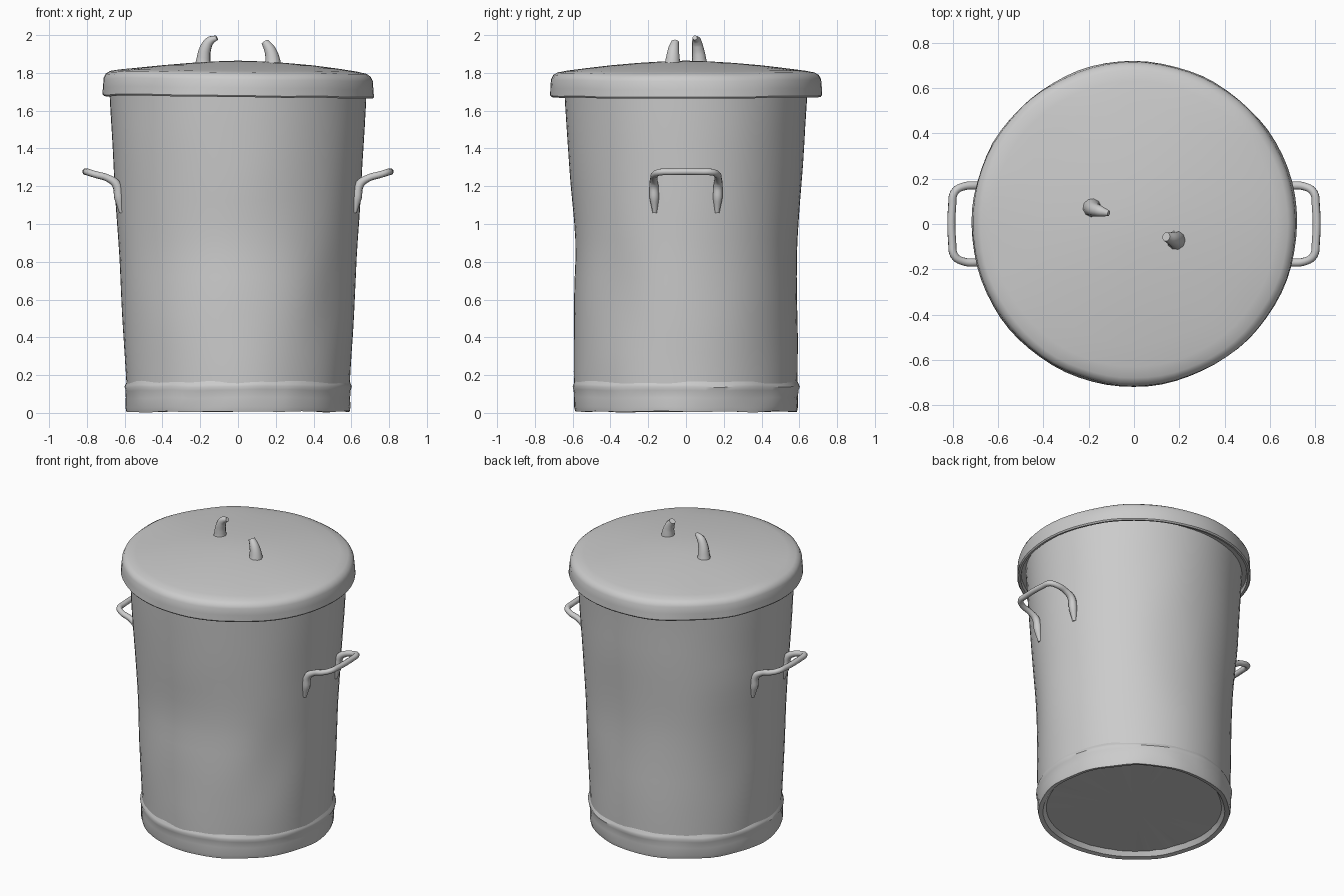
import bpy, bmesh, math, random
from mathutils import Vector, noise

random.seed(4)
cube = bpy.data.objects.get("Cube")
if cube:
    bpy.data.objects.remove(cube, do_unlink=True)

steel = bpy.data.materials.new("galvanised grey")
steel.use_nodes = True
GREY = (0.6, 0.6, 0.6, 1)
steel.diffuse_color = GREY
steel.node_tree.nodes["Principled BSDF"].inputs["Base Color"].default_value = GREY


def finish(obj, angle=40):
    obj.data.materials.append(steel)
    bpy.ops.object.select_all(action='DESELECT')
    bpy.context.view_layer.objects.active = obj
    obj.select_set(True)
    bpy.ops.object.shade_smooth_by_angle(angle=math.radians(angle))


def lathe(name, profile, warp, sides=72):
    """Spin (radius, z) points round z, then bend every point with warp."""
    bm = bmesh.new()
    rings = []
    for r, z in profile:
        if r == 0:
            rings.append([bm.verts.new(warp(Vector((0, 0, z))))])
            continue
        ring = []
        for i in range(sides):
            a = math.tau * i / sides
            ring.append(bm.verts.new(warp(Vector((r * math.cos(a), r * math.sin(a), z)))))
        rings.append(ring)
    for low, high in zip(rings, rings[1:]):
        for i in range(sides):
            j = (i + 1) % sides
            loop = [low[i % len(low)], low[j % len(low)], high[j % len(high)], high[i % len(high)]]
            bm.faces.new(list(dict.fromkeys(loop)))
    bmesh.ops.recalc_face_normals(bm, faces=bm.faces)
    mesh = bpy.data.meshes.new(name)
    bm.to_mesh(mesh)
    bm.free()
    obj = bpy.data.objects.new(name, mesh)
    bpy.context.collection.objects.link(obj)
    finish(obj)
    return obj


def tube(name, path, radii, squash=None):
    """Round bar along a smooth path, with a radius for each point."""
    curve = bpy.data.curves.new(name, 'CURVE')
    curve.dimensions = '3D'
    curve.bevel_depth = 1
    curve.bevel_resolution = 3
    curve.resolution_u = 5
    curve.use_fill_caps = True
    spline = curve.splines.new('BEZIER')
    spline.bezier_points.add(len(path) - 1)
    for point, co, r in zip(spline.bezier_points, path, radii):
        point.co = co
        point.radius = r
        point.handle_left_type = point.handle_right_type = 'AUTO'
    obj = bpy.data.objects.new(name, curve)
    bpy.context.collection.objects.link(obj)
    bpy.ops.object.select_all(action='DESELECT')
    bpy.context.view_layer.objects.active = obj
    obj.select_set(True)
    bpy.ops.object.convert(target='MESH')
    obj = bpy.context.object
    obj.name = name
    finish(obj, 50)
    return obj


# Dents in the wall: angle, height, angular width, height spread, depth
DENTS = [(-90, 0.98, 45, 0.30, 0.015), (90, 0.85, 40, 0.4, 0.012),
         (-35, 0.65, 14, 0.25, 0.012), (150, 0.7, 16, 0.3, 0.012)]


def dent_body(p):
    r = math.hypot(p.x, p.y)
    if r == 0:
        return p
    angle = math.degrees(math.atan2(p.y, p.x))
    push = 0
    for a, z, wide, tall, depth in DENTS:
        off = (angle - a + 180) % 360 - 180
        push += depth * math.exp(-(off / wide) ** 2 - ((p.z - z) / tall) ** 2)
    push += 0.004 * noise.noise(p * 3)
    # The wall is squeezed slightly from front to back above the foot
    squeeze = 1 - 0.055 * min(1, max(0, (p.z - 0.15) / 0.7))
    k = (r - push) / r
    return Vector((p.x * k, p.y * k * squeeze, p.z))


def dent_foot(p):
    r = math.hypot(p.x, p.y)
    if r == 0:
        return p
    k = 1 + 0.012 * noise.noise(Vector((p.x * 6, p.y * 6, p.z * 9)))
    lift = 0.008 * noise.noise(p * 5) if r > 0.54 else 0
    return Vector((p.x * k, p.y * k, max(0, p.z + lift)))


def dent_lid(p):
    r = math.hypot(p.x, p.y)
    edge = min(1, r / 0.7) ** 4
    k = 1 + 0.008 * edge * noise.noise(Vector((p.x * 5, p.y * 5, p.z * 8)))
    droop = edge * (-0.012 * p.x + 0.008 * noise.noise(Vector((p.x * 3, p.y * 3, 1))))
    return Vector((p.x * k, p.y * k, p.z + droop))


# Tapered wall of the bin
STEPS = 16
wall = [(0.59 + 0.092 * i / STEPS, 0.12 + 1.6 * i / STEPS) for i in range(STEPS + 1)]
lathe("bin_wall", wall, dent_body)

# Foot band with a lip and a recessed floor
lathe("foot_band", [(0, 0.04), (0.54, 0.04), (0.56, 0.012), (0.588, 0.006), (0.594, 0.03),
                    (0.594, 0.08), (0.597, 0.12), (0.602, 0.138), (0.597, 0.15),
                    (0.588, 0.17)], dent_foot)

# Domed lid with a turned-down rim
lathe("lid", [(0, 1.865), (0.12, 1.861), (0.25, 1.853), (0.4, 1.84), (0.53, 1.825),
              (0.63, 1.812), (0.68, 1.802), (0.703, 1.788), (0.714, 1.765), (0.717, 1.72),
              (0.719, 1.68), (0.712, 1.672), (0.698, 1.674), (0.693, 1.7), (0.6, 1.71),
              (0, 1.71)], dent_lid)

# Two broken stubs of the lid handle
tube("lid_stub_right", [(-0.185, 0.072, 1.83), (-0.183, 0.07, 1.87), (-0.172, 0.063, 1.93),
                        (-0.15, 0.057, 1.968), (-0.112, 0.047, 1.986)],
     [0.046, 0.038, 0.031, 0.025, 0.013])
tube("lid_stub_left", [(0.185, -0.073, 1.83), (0.183, -0.07, 1.87), (0.17, -0.066, 1.92),
                       (0.142, -0.057, 1.965)],
     [0.046, 0.039, 0.031, 0.02])

# Bent bar handles on both sides, with flattened ends on the wall
for side, label in ((1, "left"), (-1, "right")):
    half = [(0.617, 0.165, 1.06), (0.63, 0.168, 1.14), (0.645, 0.17, 1.21), (0.69, 0.17, 1.243),
            (0.755, 0.165, 1.262), (0.793, 0.14, 1.274), (0.803, 0.08, 1.276)]
    sizes = [0.012, 0.026, 0.024, 0.019, 0.018, 0.018, 0.018]
    path = half + [(x, -y, z) for x, y, z in reversed(half)]
    tube("side_handle_" + label, [(side * x, y, z) for x, y, z in path],
         sizes + sizes[::-1])
